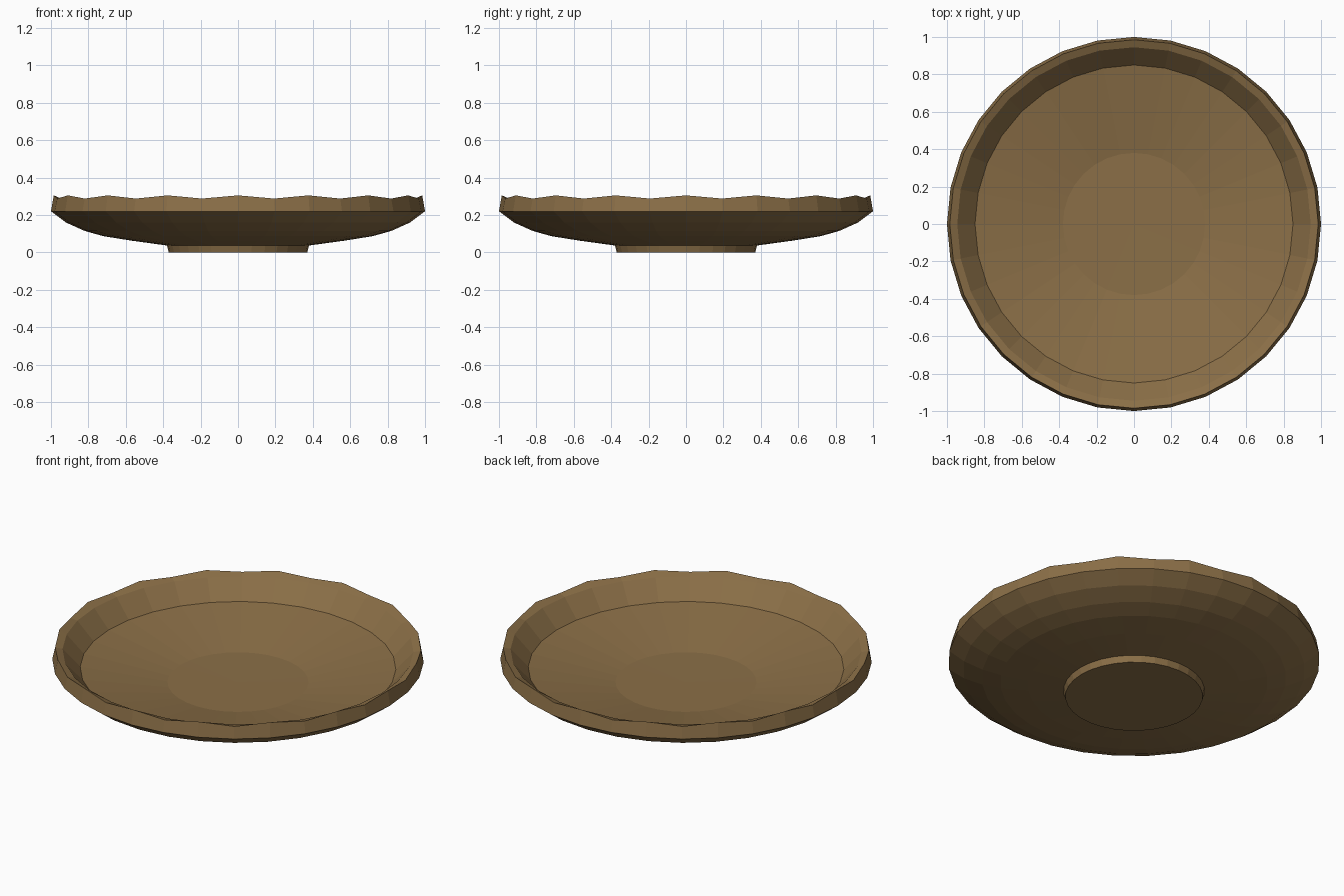
import bpy, bmesh, math

if "Cube" in bpy.data.objects:
    bpy.data.objects.remove(bpy.data.objects["Cube"])

SIDES = 32

clay = bpy.data.materials.new("brown_clay")
clay.diffuse_color = (0.258, 0.159, 0.063, 1)
clay.use_nodes = True
clay.node_tree.nodes["Principled BSDF"].inputs["Base Color"].default_value = clay.diffuse_color


def lathe(name, profile, wave_index=None, wave=0.0):
    """Spin (radius, z) points into a closed body; one ring may be scalloped."""
    bm = bmesh.new()
    rings = []
    for k, (r, z) in enumerate(profile):
        if r == 0:
            rings.append([bm.verts.new((0, 0, z))] * SIDES)
            continue
        ring = []
        for i in range(SIDES):
            a = 2 * math.pi * i / SIDES
            dz = -wave if k == wave_index and i % 2 else 0
            ring.append(bm.verts.new((r * math.cos(a), r * math.sin(a), z + dz)))
        rings.append(ring)
    for lower, upper in zip(rings, rings[1:]):
        for i in range(SIDES):
            j = (i + 1) % SIDES
            quad = [lower[i], lower[j], upper[j], upper[i]]
            bm.faces.new(list(dict.fromkeys(quad)))
    bmesh.ops.recalc_face_normals(bm, faces=bm.faces)
    mesh = bpy.data.meshes.new(name)
    bm.to_mesh(mesh)
    bm.free()
    mesh.materials.append(clay)
    obj = bpy.data.objects.new(name, mesh)
    bpy.context.collection.objects.link(obj)
    return obj


# Whole dish in one profile: foot, rounded underside, scalloped rim, inner wall, floor
lathe("shallow_dish", [
    (0, 0), (0.37, 0), (0.38, 0.037),                              # foot
    (0.57, 0.063), (0.72, 0.087), (0.82, 0.115), (0.92, 0.16),     # underside
    (1.0, 0.22), (0.985, 0.305),                                   # rim
    (0.945, 0.28), (0.85, 0.175),                                  # inner wall
    (0.38, 0.092), (0, 0.09),                                      # floor
], wave_index=8, wave=0.017)
